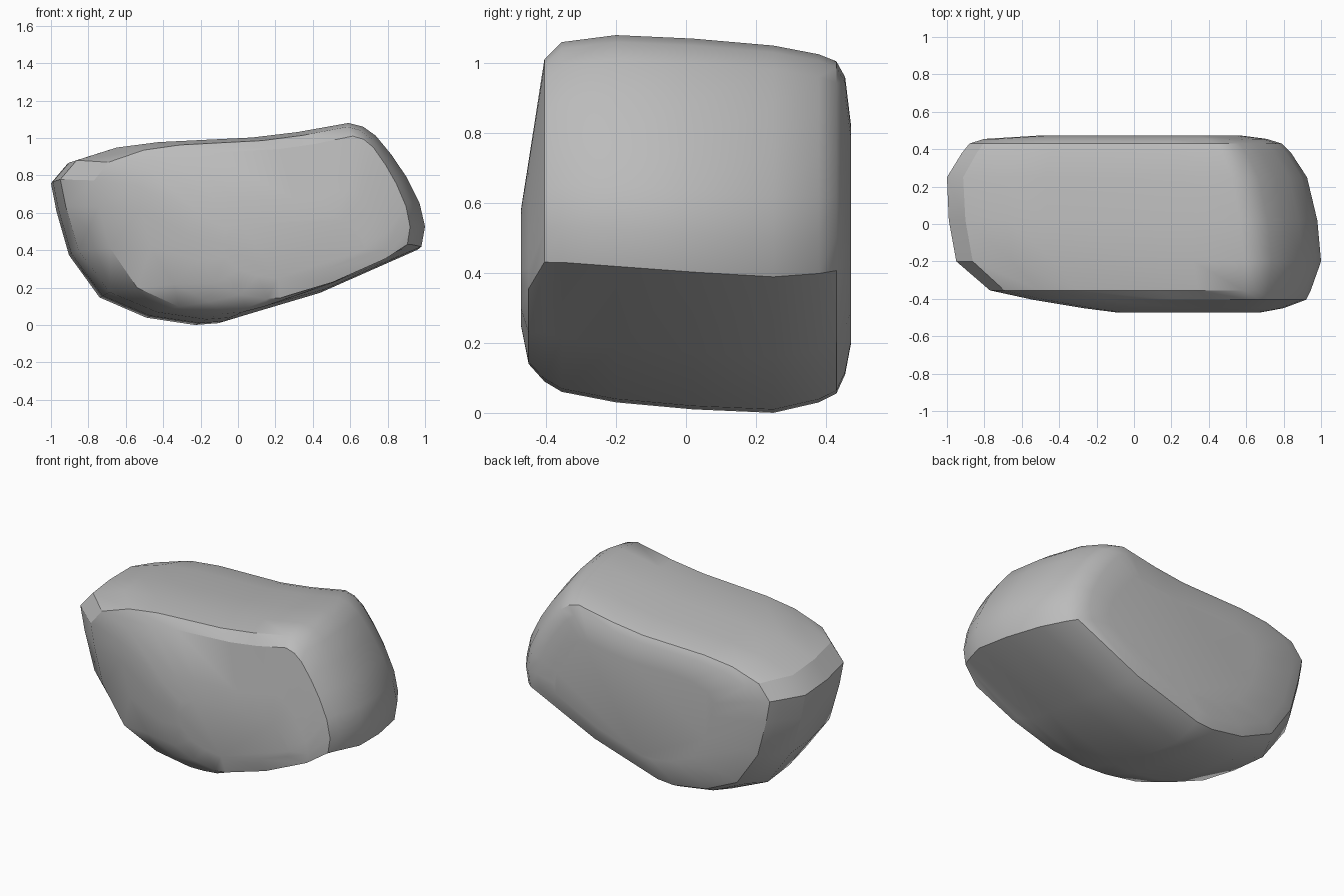
import bpy, bmesh, math

cube = bpy.data.objects.get("Cube")
if cube:
    bpy.data.objects.remove(cube, do_unlink=True)

# Plain grey stone
stone = bpy.data.materials.new("grey stone")
stone.use_nodes = True
grey = (0.5, 0.5, 0.5, 1)
stone.diffuse_color = grey
stone.node_tree.nodes["Principled BSDF"].inputs["Base Color"].default_value = grey

# Widest outline of the boulder, as x and z
outline = [(-1, .77), (-.97, .62), (-.9, .38), (-.73, .15), (-.47, .04), (-.2, 0),
           (-.07, .01), (.45, .165), (.98, .4), (1, .51), (.97, .64),
           (.9, .78), (.82, .9), (.73, 1.01), (.66, 1.06), (.58, 1.08), (.3, 1.03),
           (.05, 1), (-.46, .975), (-.69, .945), (-.91, .875)]

# Cross-sections from front to back: y, then x range and z range
sections = [(-.472, -.1, .68, .25, .58), (-.45, -.27, .8, .14, .72),
            (-.405, -.54, .92, .09, 1.01), (-.355, -.77, .945, .06, 1.06),
            (-.2, -.95, 1, .03, 1.08), (.02, -.99, .98, .01, 1.07),
            (.25, -1, .925, 0, 1.05), (.38, -.92, .84, .03, 1.025),
            (.43, -.88, .79, .055, 1.005), (.455, -.8, .71, .11, .96),
            (.472, -.52, .58, .2, .82)]


def fit(value, low, high, size, start):
    return low + (value - start) / size * (high - low)


# Loft the sections into one body; the rear left corner stands a little higher
bm = bmesh.new()
rings = []
for y, x0, x1, z0, z1 in sections:
    ring = []
    for x, z in outline:
        lift = .08 * max(0, y - .1) * max(0, -x) * z
        ring.append(bm.verts.new((fit(x, x0, x1, 2, -1), y,
                                  fit(z, z0, z1, 1.08, 0) + lift)))
    rings.append(ring)
count = len(outline)
for near, far in zip(rings, rings[1:]):
    for i in range(count):
        j = (i + 1) % count
        bm.faces.new((near[i], near[j], far[j], far[i]))
bm.faces.new(rings[0])
bm.faces.new(rings[-1])
bmesh.ops.recalc_face_normals(bm, faces=bm.faces)

mesh = bpy.data.meshes.new("boulder")
bm.to_mesh(mesh)
bm.free()
mesh.materials.append(stone)
boulder = bpy.data.objects.new("boulder", mesh)
bpy.context.collection.objects.link(boulder)

# Soft faces with crisp ridges
bpy.ops.object.select_all(action="DESELECT")
boulder.select_set(True)
bpy.context.view_layer.objects.active = boulder
bpy.ops.object.shade_smooth_by_angle(angle=math.radians(32))
